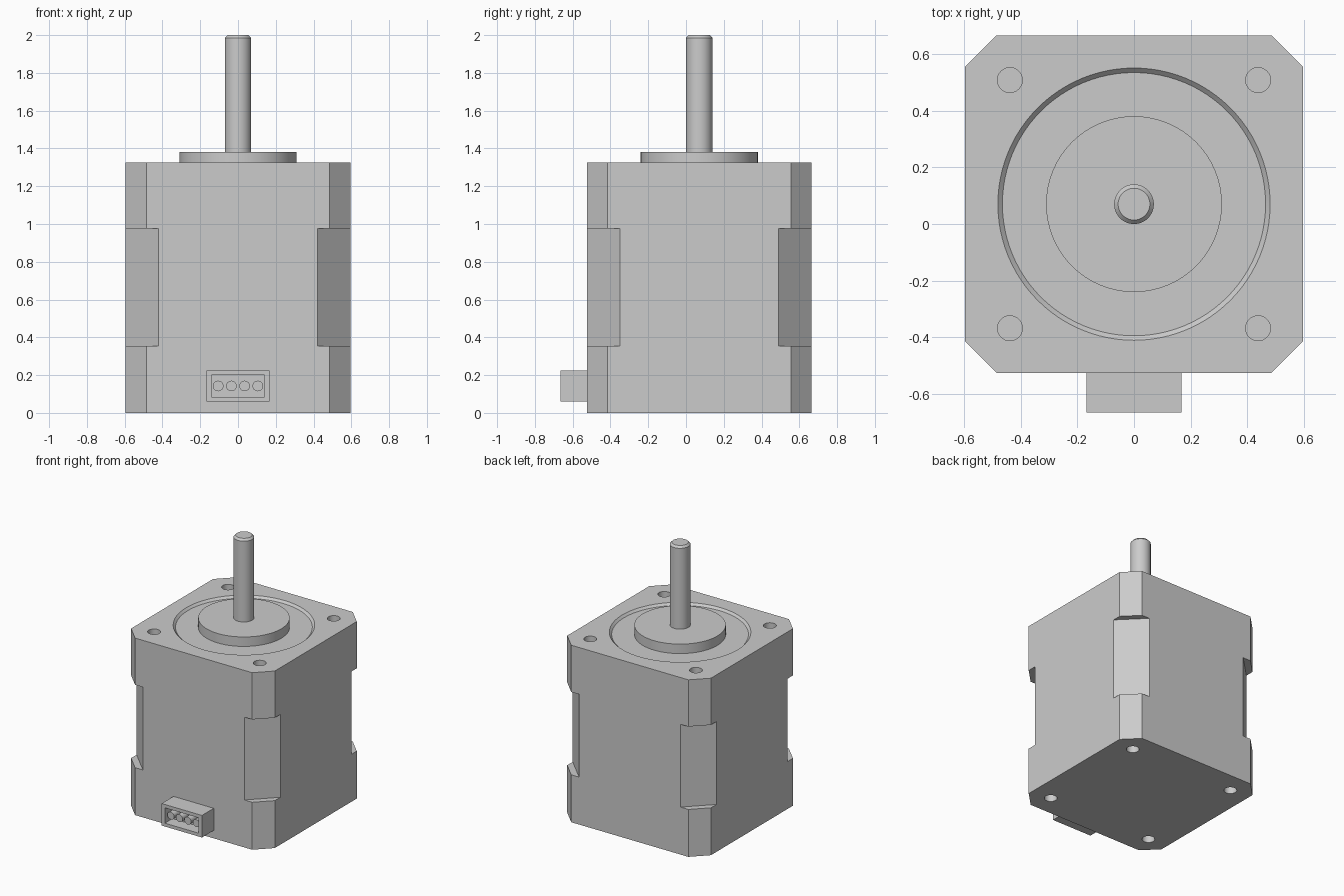
import bpy, bmesh, math
from mathutils import Matrix, Vector

if "Cube" in bpy.data.objects:
    bpy.data.objects.remove(bpy.data.objects["Cube"])

CY = 0.07          # motor axis position in y
HALF = 0.595       # half width of the square body
TOP = 1.325        # height of the body


def make_object(name, bm):
    bmesh.ops.recalc_face_normals(bm, faces=bm.faces)
    mesh = bpy.data.meshes.new(name)
    bm.to_mesh(mesh)
    bm.free()
    ob = bpy.data.objects.new(name, mesh)
    bpy.context.collection.objects.link(ob)
    return ob


def add_box(bm, center, size, turn=0.0):
    m = (Matrix.Translation(center) @ Matrix.Rotation(turn, 4, 'Z')
         @ Matrix.Diagonal((*size, 1)))
    bmesh.ops.create_cube(bm, size=1, matrix=m)


def add_cone(bm, x, y, z0, z1, r0, r1, seg=64):
    bmesh.ops.create_cone(bm, cap_ends=True, segments=seg, radius1=r0, radius2=r1,
                          depth=z1 - z0, matrix=Matrix.Translation((x, y, (z0 + z1) / 2)))


def cut(ob, cutter):
    mod = ob.modifiers.new("cut", 'BOOLEAN')
    mod.operation = 'DIFFERENCE'
    mod.solver = 'EXACT'
    mod.object = cutter
    activate(ob)
    bpy.ops.object.modifier_apply(modifier=mod.name)
    bpy.data.objects.remove(cutter)


def activate(ob):
    bpy.ops.object.select_all(action='DESELECT')
    ob.select_set(True)
    bpy.context.view_layer.objects.active = ob


def smooth(ob):
    activate(ob)
    bpy.ops.object.shade_smooth_by_angle(angle=math.radians(30))


# Motor body: square prism with chamfered corners
bm = bmesh.new()
c = HALF - 0.11
corners = [(c, -HALF), (HALF, -c), (HALF, c), (c, HALF),
           (-c, HALF), (-HALF, c), (-HALF, -c), (-c, -HALF)]
face = bm.faces.new([bm.verts.new((x, y + CY, 0)) for x, y in corners])
ext = bmesh.ops.extrude_face_region(bm, geom=[face])
bmesh.ops.translate(bm, vec=(0, 0, TOP),
                    verts=[v for v in ext["geom"] if isinstance(v, bmesh.types.BMVert)])
body = make_object("motor_body", bm)

# Cutters: deeper corner notches at mid height, blind screw holes, face recess
bm = bmesh.new()
notch = (2 * HALF - 0.175) / math.sqrt(2)
for i in range(4):
    a = math.radians(45 + 90 * i)
    d = Vector((math.cos(a), math.sin(a), 0)) * (notch + 0.1)
    add_box(bm, d + Vector((0, CY, 0.665)), (0.2, 0.6, 0.62), a)
for sx in (-1, 1):
    for sy in (-1, 1):
        x, y = sx * 0.4375, CY + sy * 0.4375
        add_cone(bm, x, y, TOP - 0.12, TOP + 0.05, 0.044, 0.044, 32)
        add_cone(bm, x, y, -0.05, 0.12, 0.044, 0.044, 32)
add_cone(bm, 0, CY, TOP - 0.016, TOP + 0.016, 0.464, 0.496, 96)
cut(body, make_object("body_cutter", bm))
smooth(body)

# Raised boss on the front face
bm = bmesh.new()
add_cone(bm, 0, CY, TOP - 0.016, 1.38, 0.31, 0.31)
smooth(make_object("boss", bm))

# Shaft with a chamfered tip
bm = bmesh.new()
profile = [(0, 1.38), (0.07, 1.38), (0.07, 1.985), (0.056, 2.0), (0, 2.0)]
verts = [bm.verts.new((r, CY, z)) for r, z in profile]
edges = [bm.edges.new(p) for p in zip(verts, verts[1:])]
bmesh.ops.spin(bm, geom=verts + edges, cent=(0, CY, 0), axis=(0, 0, 1),
               angle=math.tau, steps=48, use_duplicate=False)
bmesh.ops.remove_doubles(bm, verts=bm.verts, dist=1e-5)
smooth(make_object("shaft", bm))

# Connector housing with a rectangular socket
bm = bmesh.new()
add_box(bm, (0, -0.595, 0.1425), (0.334, 0.14, 0.165))
connector = make_object("connector", bm)
bm = bmesh.new()
add_box(bm, (0, -0.645, 0.1425), (0.28, 0.14, 0.115))
cut(connector, make_object("socket_cutter", bm))

# Four pins inside the socket
bm = bmesh.new()
for i in range(4):
    m = Matrix.Translation((-0.105 + 0.07 * i, -0.61, 0.1425)) @ Matrix.Rotation(math.pi / 2, 4, 'X')
    bmesh.ops.create_cone(bm, cap_ends=True, segments=24, radius1=0.028,
                          radius2=0.028, depth=0.07, matrix=m)
smooth(make_object("connector_pins", bm))
